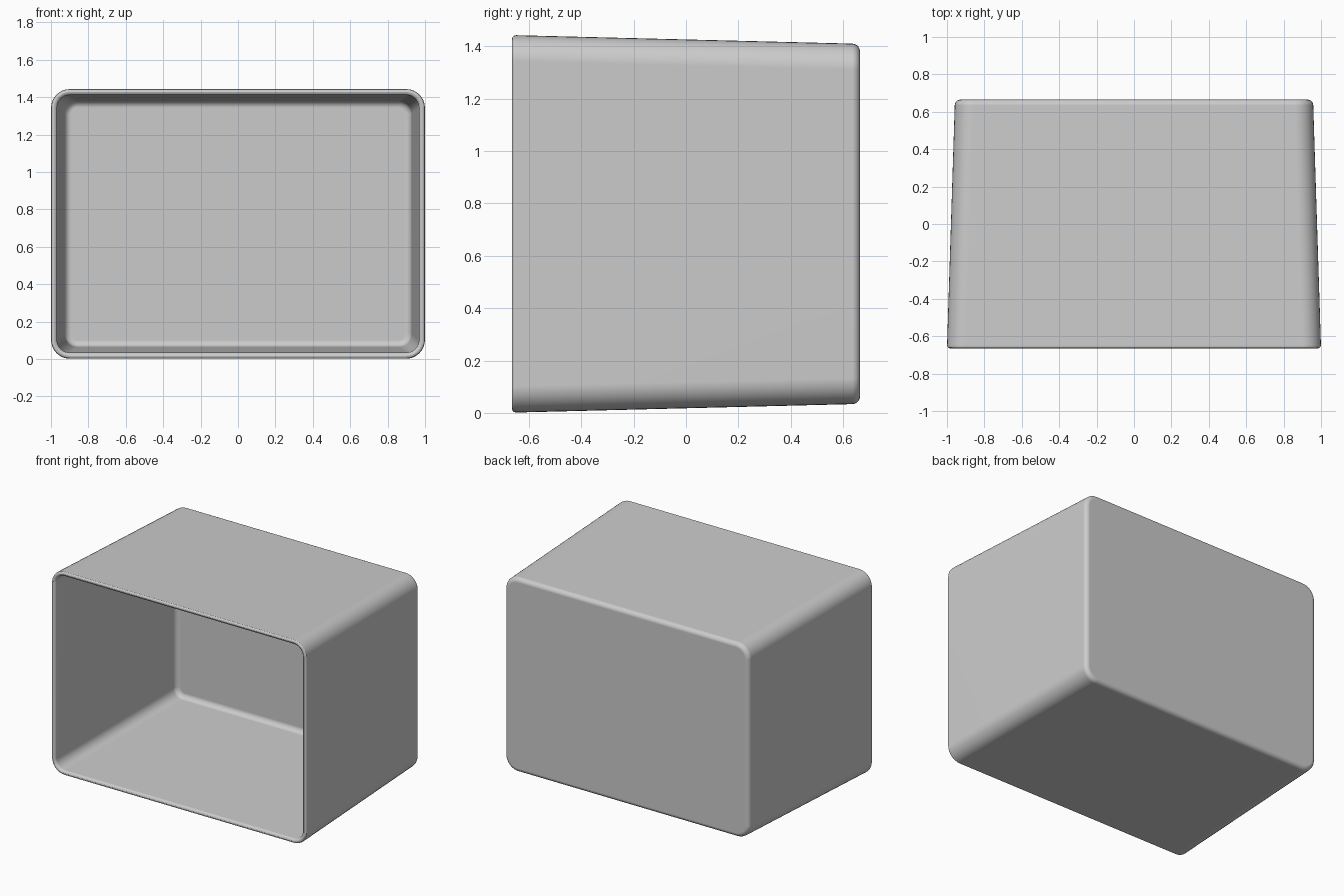
import bpy, bmesh
from math import sin, cos, pi

if "Cube" in bpy.data.objects:
    bpy.data.objects.remove(bpy.data.objects["Cube"])

FRONT, BACK, WALL, MID_Z = -0.665, 0.665, 0.032, 0.722
CORNER, SEG = 0.10, 8


def ring(bm, inset, y):
    """Rounded rectangle across the tapering box, inset from its outer skin."""
    hx = 1.0 - 0.032 * (y - FRONT) - inset
    hz = 0.721 - 0.025 * (y - FRONT) - inset
    r = CORNER - inset
    verts = []
    for q, (sx, sz) in enumerate([(1, 1), (-1, 1), (-1, -1), (1, -1)]):
        for i in range(SEG + 1):
            a = (q + i / SEG) * pi / 2
            verts.append(bm.verts.new((sx * (hx - r) + r * cos(a), y,
                                       MID_Z + sz * (hz - r) + r * sin(a))))
    return verts


def arc(ci, cy, r, a0, a1, n):
    """Profile arc as (inset, y) points."""
    return [(ci - r * cos(a0 + (a1 - a0) * i / n), cy + r * sin(a0 + (a1 - a0) * i / n))
            for i in range(n + 1)]


# Profile: outer back fillet, rolled front rim, inner back fillet
R_OUT, R_IN, R_RIM = 0.03, 0.035, WALL / 2
profile = arc(R_OUT, BACK - R_OUT, R_OUT, pi / 2, 0, 5)
profile += arc(R_RIM, FRONT + R_RIM, R_RIM, 0, -pi, 6)
profile += arc(WALL + R_IN, BACK - WALL - R_IN, R_IN, 0, pi / 2, 5)

bm = bmesh.new()
rings = [ring(bm, inset, y) for inset, y in profile]
n = len(rings[0])
for a, b in zip(rings, rings[1:]):
    for i in range(n):
        j = (i + 1) % n
        bm.faces.new((a[i], a[j], b[j], b[i]))

# Outer and inner back panels
bm.faces.new(rings[0])
bm.faces.new(rings[-1])
bmesh.ops.recalc_face_normals(bm, faces=bm.faces)

mesh = bpy.data.meshes.new("open_box")
bm.to_mesh(mesh)
bm.free()
box = bpy.data.objects.new("open_box", mesh)
bpy.context.collection.objects.link(box)

# Smooth fillets with flat-looking panels
bpy.context.view_layer.objects.active = box
box.select_set(True)
bpy.ops.object.shade_smooth_by_angle()
weighted = box.modifiers.new("panel_normals", 'WEIGHTED_NORMAL')
weighted.keep_sharp = True
